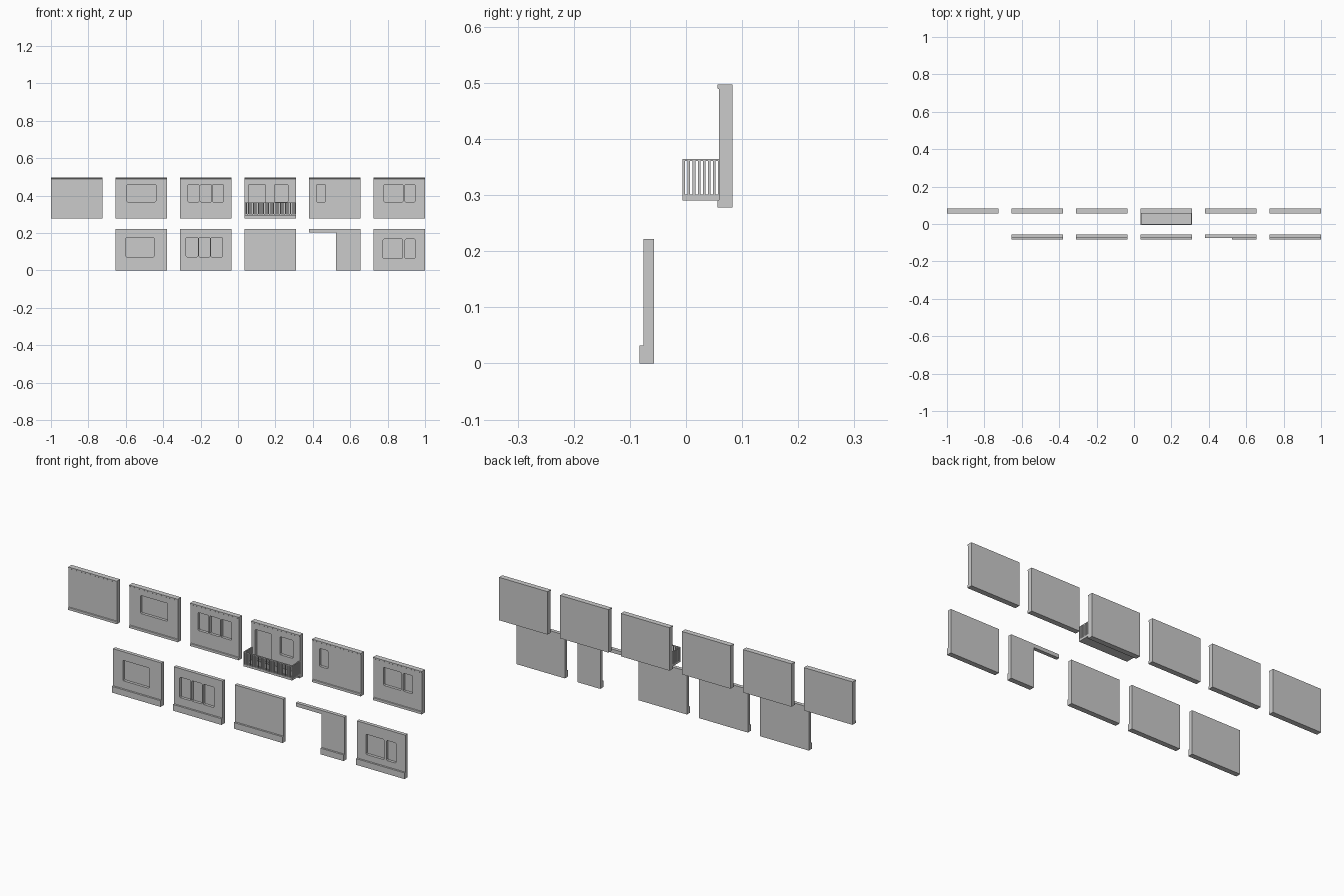
import bpy, bmesh
from mathutils import Vector

if "Cube" in bpy.data.objects:
    bpy.data.objects.remove(bpy.data.objects["Cube"])

W = 0.275
COLS = [-1 + i * 0.345 for i in range(6)]
UZ0, UZ1 = 0.2775, 0.497
DEPTH = 0.014


def finish(name, bm):
    bmesh.ops.recalc_face_normals(bm, faces=bm.faces)
    me = bpy.data.meshes.new(name)
    bm.to_mesh(me)
    bm.free()
    ob = bpy.data.objects.new(name, me)
    bpy.context.collection.objects.link(ob)
    return ob


def extrude(bm, pts, vec):
    f = bm.faces.new([bm.verts.new(p) for p in pts])
    r = bmesh.ops.extrude_face_region(bm, geom=[f])
    vs = [g for g in r["geom"] if isinstance(g, bmesh.types.BMVert)]
    bmesh.ops.translate(bm, verts=vs, vec=Vector(vec))
    if f.is_valid and not any(len(e.link_faces) > 2 for e in f.edges):
        return


def box(bm, x0, x1, y0, y1, z0, z1):
    extrude(bm, [(x0, y0, z0), (x1, y0, z0), (x1, y0, z1), (x0, y0, z1)], (0, y1 - y0, 0))


def wall(name, x0, x1, profile, front, openings=()):
    # side profile swept along x, with blind window recesses
    bm = bmesh.new()
    extrude(bm, [(x0, y, z) for y, z in profile], (x1 - x0, 0, 0))
    ob = finish(name, bm)
    if openings:
        bm = bmesh.new()
        c = 0.004
        for a, b, z0, z1 in openings:
            y = front - 0.02
            extrude(bm, [(a + c, y, z0), (b - c, y, z0), (b, y, z0 + c), (b, y, z1 - c),
                         (b - c, y, z1), (a + c, y, z1), (a, y, z1 - c), (a, y, z0 + c)],
                    (0, 0.02 + DEPTH, 0))
        cut = finish(name + "_cutter", bm)
        cut.hide_render = True
        cut.hide_set(True)
        m = ob.modifiers.new("recess", 'BOOLEAN')
        m.operation = 'DIFFERENCE'
        m.solver = 'EXACT'
        m.object = cut
        bpy.context.view_layer.update()
        dg = bpy.context.evaluated_depsgraph_get()
        me = bpy.data.meshes.new_from_object(ob.evaluated_get(dg))
        ob.modifiers.clear()
        ob.data = me
        bpy.data.objects.remove(cut)
    return ob


# side profiles (y, z)
upper = [(0.083, UZ0), (0.083, UZ1), (0.056, UZ1), (0.056, 0.4905), (0.059, 0.4885),
         (0.059, 0.292), (0.056, 0.290), (0.056, UZ0)]
lower = [(-0.057, 0), (-0.057, 0.2215), (-0.0755, 0.2215), (-0.0755, 0.0325),
         (-0.083, 0.0315), (-0.083, 0)]

# upper storey panels
z = (0.367, 0.459)
upper_open = [
    [],
    [(-0.594, -0.439, *z)],
    [(-0.268, -0.207, *z), (-0.202, -0.142, *z), (-0.137, -0.077, *z)],
    [(0.055, 0.147, 0.303, 0.459), (0.195, 0.269, *z)],
    [(0.419, 0.468, *z)],
    [(0.781, 0.882, *z), (0.893, 0.947, *z)],
]
for i, (x, op) in enumerate(zip(COLS, upper_open)):
    wall(f"upper_wall_{i + 1}", x, x + W, upper, 0.059, op)

# ground storey panels
z = (0.073, 0.177)
lower_open = {
    1: [(-0.599, -0.449, *z)],
    2: [(-0.277, -0.215, *z), (-0.209, -0.150, *z), (-0.144, -0.083, *z)],
    3: [],
    5: [(0.776, 0.880, 0.064, 0.167), (0.893, 0.947, 0.064, 0.167)],
}
for i, op in lower_open.items():
    wall(f"lower_wall_{i + 1}", COLS[i], COLS[i] + W, lower, -0.0755, op)

# gateway panel: pier with lintel
gx = COLS[4]
wall("gateway_pier", gx + 0.145, gx + W, lower, -0.0755)
bm = bmesh.new()
box(bm, gx, gx + 0.145, -0.0755, -0.057, 0.203, 0.2215)
finish("gateway_lintel", bm)

# balcony slab
x0, x1, y0, y1 = COLS[3], COLS[3] + W, -0.006, 0.059
bm = bmesh.new()
box(bm, x0, x1, y0, y1, 0.290, 0.301)
finish("balcony_slab", bm)

# balcony handrail on three sides
t = 0.005
bm = bmesh.new()
box(bm, x0, x1, y0, y0 + t, 0.3605, 0.3645)
for a in (x0, x1 - t):
    box(bm, a, a + t, y0 + t, y1, 0.3605, 0.3645)
finish("balcony_handrail", bm)

# balcony balusters
bm = bmesh.new()
b = 0.0045
n = 30
for k in range(n + 1):
    x = x0 + (W - b) * k / n
    box(bm, x, x + b, y0, y0 + b, 0.301, 0.3605)
for a in (x0, x1 - b):
    for k in range(1, 8):
        y = y0 + 0.009 * k
        box(bm, a, a + b, y, min(y + b, y1), 0.301, 0.3605)
finish("balcony_balusters", bm)
